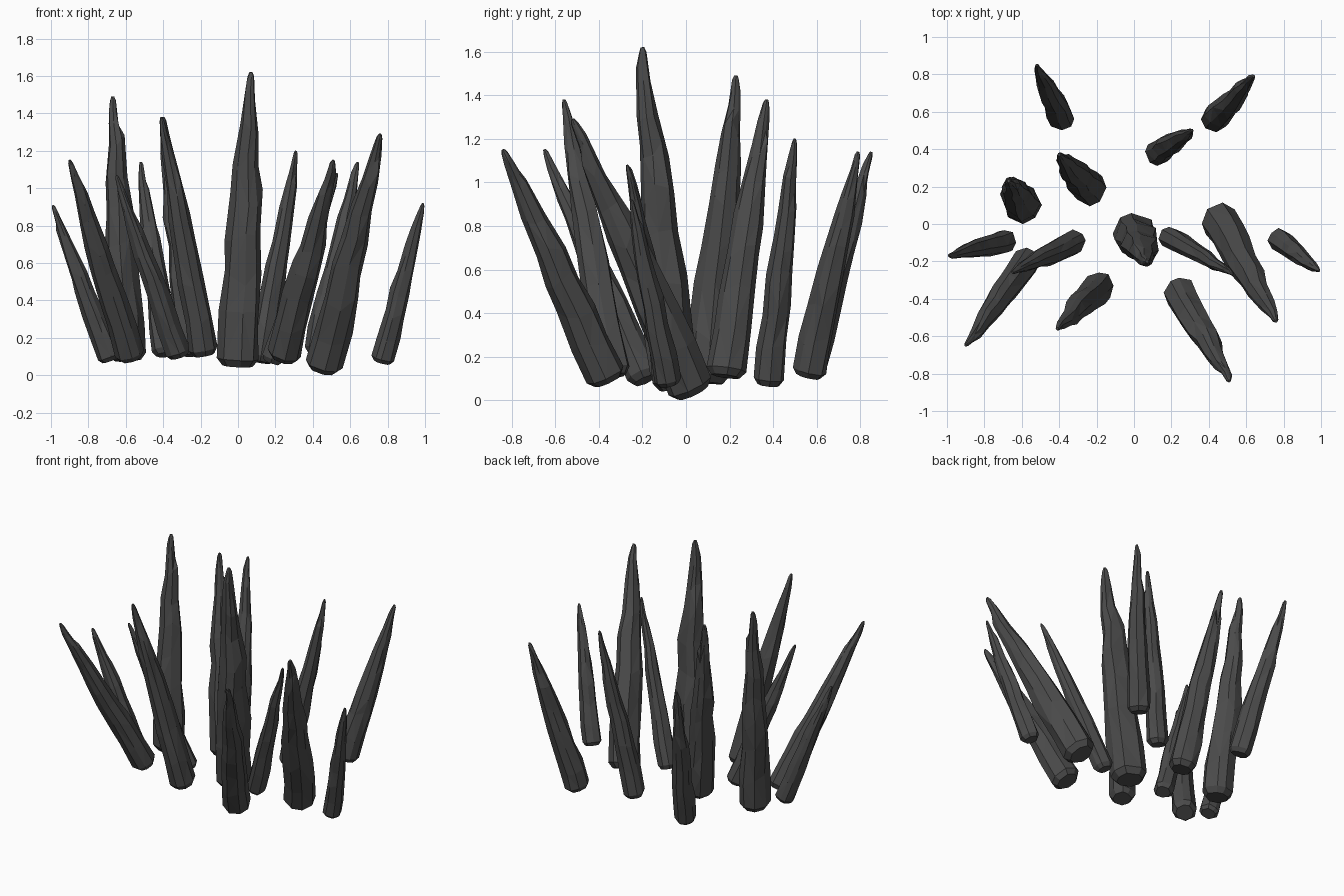
import bpy, bmesh, math, random
from mathutils import Vector

if "Cube" in bpy.data.objects:
    bpy.data.objects.remove(bpy.data.objects["Cube"])

random.seed(4)
rock = bpy.data.materials.new("dark_grey_rock")
rock.diffuse_color = (0.07, 0.07, 0.07, 1)
rock.use_nodes = True
rock.node_tree.nodes["Principled BSDF"].inputs["Base Color"].default_value = rock.diffuse_color

# Spikes: base centre, tip, base radius
SPIKES = [
    ((-0.39, 0.56, 0.11), (-0.52, 0.85, 1.14), 0.072),
    ((0.43, 0.56, 0.11), (0.64, 0.79, 1.14), 0.075),
    ((0.12, 0.38, 0.07), (0.31, 0.50, 1.20), 0.068),
    ((-0.23, 0.18, 0.11), (-0.40, 0.37, 1.38), 0.09),
    ((-0.59, 0.10, 0.08), (-0.67, 0.23, 1.49), 0.098),
    ((0.00, -0.04, 0.05), (0.07, -0.20, 1.62), 0.112),
    ((0.45, 0.03, 0.035), (0.76, -0.52, 1.29), 0.105),
    ((0.24, -0.36, 0.09), (0.51, -0.84, 1.15), 0.09),
    ((0.18, -0.07, 0.07), (0.53, -0.27, 1.08), 0.06),
    ((0.77, -0.08, 0.07), (0.99, -0.25, 0.92), 0.06),
    ((-0.18, -0.33, 0.11), (-0.41, -0.56, 1.38), 0.082),
    ((-0.31, -0.09, 0.10), (-0.65, -0.26, 1.07), 0.066),
    ((-0.57, -0.19, 0.09), (-0.90, -0.65, 1.15), 0.08),
    ((-0.68, -0.09, 0.08), (-0.99, -0.17, 0.91), 0.062),
]
# Profile along each spike: (fraction of length, fraction of radius)
PROFILE = [(0, 0.72), (0.025, 1.0), (0.16, 0.97), (0.3, 0.91), (0.44, 0.83), (0.57, 0.73),
           (0.70, 0.59), (0.82, 0.44), (0.92, 0.27), (0.985, 0.16), (1.0, 0.08)]
SIDES = 8


def spike(index, base, tip, radius):
    base, tip = Vector(base), Vector(tip)
    axis = tip - base
    turn = Vector((0, 0, 1)).rotation_difference(axis)
    bm = bmesh.new()
    rings = []
    angles = [math.tau * (i + random.uniform(-0.2, 0.2)) / SIDES for i in range(SIDES)]
    ribs = [random.uniform(0.93, 1.07) for _ in range(SIDES)]
    for t, f in PROFILE:
        inner = 0.1 < t < 0.95
        # Slight wobble of the core and chips on the facets
        w = radius * 0.07 if inner else 0
        off = Vector((random.uniform(-w, w), random.uniform(-w, w), 0))
        ring = []
        for a, rib in zip(angles, ribs):
            r = radius * f * rib * (random.uniform(0.92, 1.08) if inner else 1)
            h = axis.length * (t + (random.uniform(-0.035, 0.035) if inner else 0))
            p = Vector((r * math.cos(a), r * math.sin(a), h)) + off
            ring.append(bm.verts.new(base + turn @ p))
        rings.append(ring)
    for lo, hi in zip(rings, rings[1:]):
        for i in range(SIDES):
            j = (i + 1) % SIDES
            bm.faces.new((lo[i], lo[j], hi[j], hi[i]))
    bm.faces.new(rings[0][::-1])
    bm.faces.new(rings[-1])
    # Split the side quads so the rock has flat chipped facets
    bmesh.ops.triangulate(bm, faces=[f for f in bm.faces if len(f.verts) == 4])
    bmesh.ops.recalc_face_normals(bm, faces=bm.faces)
    mesh = bpy.data.meshes.new(f"rock_spike_{index}")
    bm.to_mesh(mesh)
    bm.free()
    mesh.materials.append(rock)
    bpy.context.collection.objects.link(bpy.data.objects.new(mesh.name, mesh))


for n, s in enumerate(SPIKES, 1):
    spike(n, *s)
